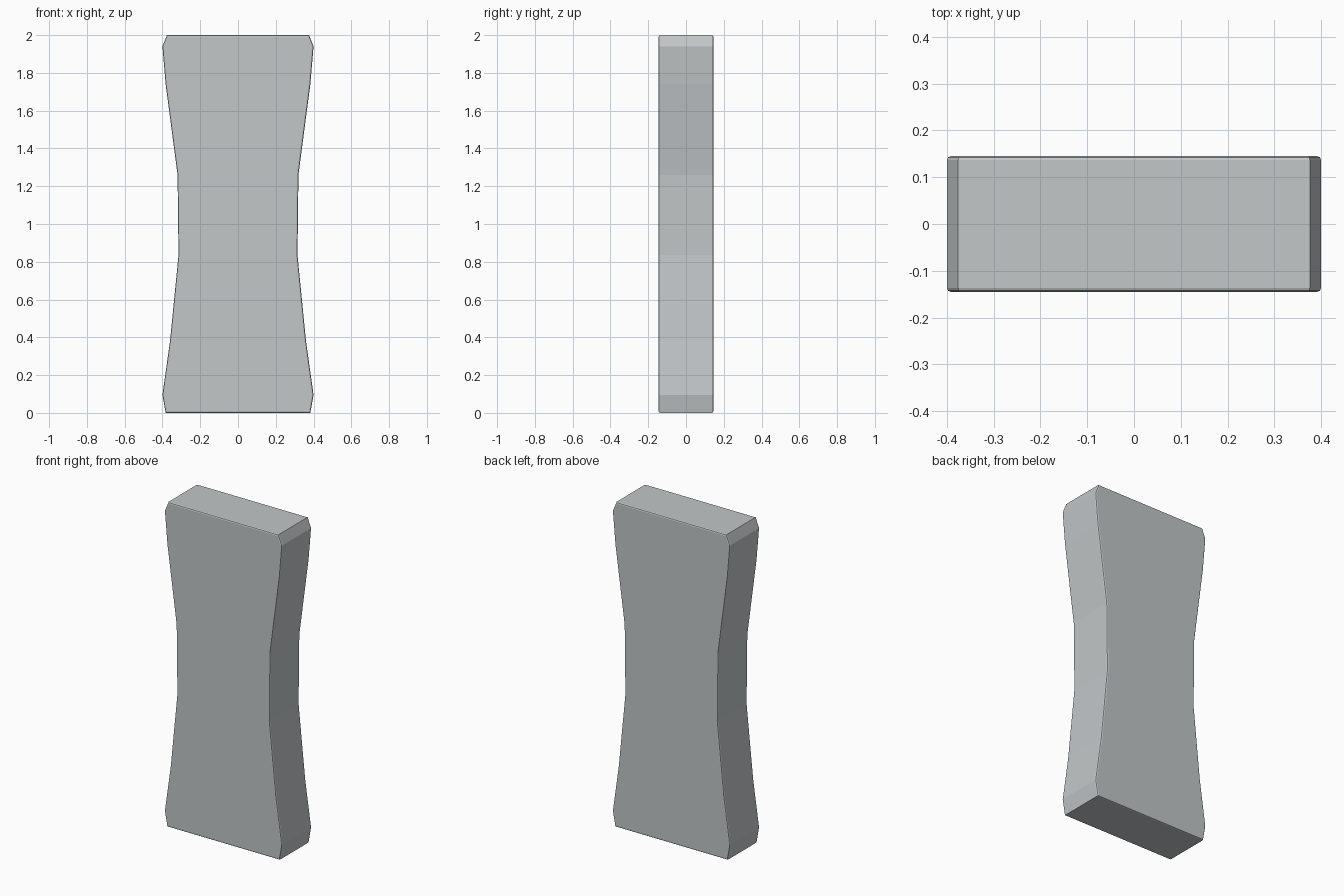
import bpy
import bmesh

if "Cube" in bpy.data.objects:
    bpy.data.objects.remove(bpy.data.objects["Cube"])

# Waisted side outline: (half width, height)
PROFILE = [(0.383, 0.0), (0.40, 0.095), (0.36, 0.38), (0.315, 0.835),
           (0.32, 1.26), (0.383, 1.74), (0.40, 1.94), (0.376, 2.0)]
HALF_DEPTH = 0.145

grey = bpy.data.materials.new("light_grey")
grey.diffuse_color = (0.54, 0.57, 0.58, 1.0)
grey.use_nodes = True
grey.node_tree.nodes["Principled BSDF"].inputs["Base Color"].default_value = grey.diffuse_color

# Extruded outline, mirrored left to right
bm = bmesh.new()
outline = PROFILE + [(-x, z) for x, z in reversed(PROFILE)]
face = bm.faces.new([bm.verts.new((x, -HALF_DEPTH, z)) for x, z in outline])
ext = bmesh.ops.extrude_face_region(bm, geom=[face], use_keep_orig=True)
for v in ext["geom"]:
    if isinstance(v, bmesh.types.BMVert):
        v.co.y = HALF_DEPTH
bmesh.ops.recalc_face_normals(bm, faces=bm.faces[:])

# Small rounded rim around the front and back faces
rim = [e for e in bm.edges if abs(e.verts[0].co.y - e.verts[1].co.y) < 1e-4]
bmesh.ops.bevel(bm, geom=rim, offset=0.008, offset_type='OFFSET',
                segments=2, profile=0.5, affect='EDGES')
bmesh.ops.recalc_face_normals(bm, faces=bm.faces[:])

mesh = bpy.data.meshes.new("waisted_slab")
bm.to_mesh(mesh)
bm.free()
mesh.materials.append(grey)
slab = bpy.data.objects.new("waisted_slab", mesh)
bpy.context.collection.objects.link(slab)
